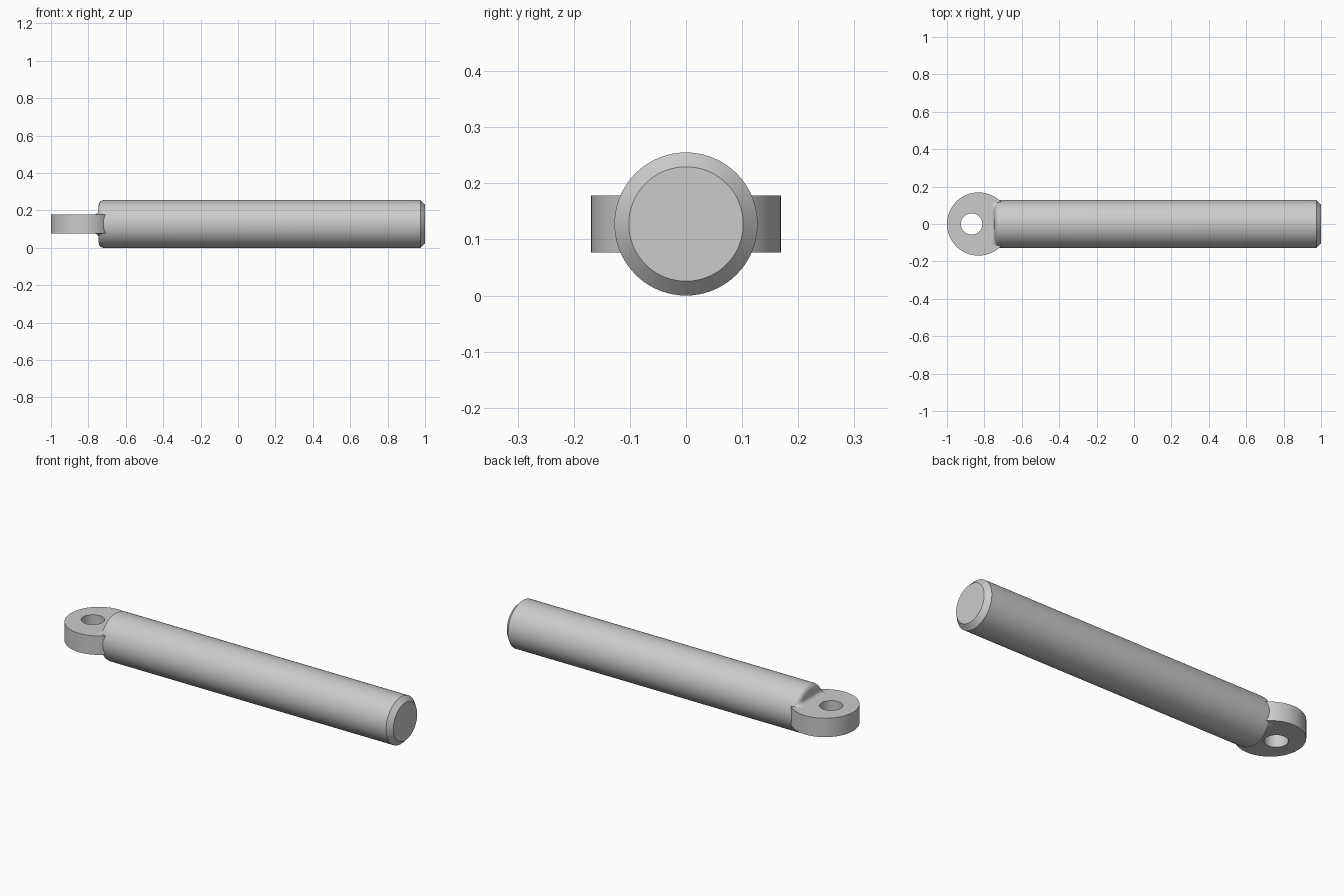
import bpy, bmesh
from math import sin, cos, pi, sqrt

if "Cube" in bpy.data.objects:
    bpy.data.objects.remove(bpy.data.objects["Cube"])

ZC = 0.1275            # rod axis height
R = 0.1275             # rod radius
X_END = -0.745         # flat face of the rod at the eye end
ROUND = 0.028          # rounding of that end
EYE_X, EYE_R, EYE_H = -0.831, 0.169, 0.051
HOLE_X, HOLE_R = -0.868, 0.057
FILLET = 0.027


def make(name, rings, closed, wrap, caps):
    """Skin a list of rings; wrap joins the last ring to the first."""
    bm = bmesh.new()
    vs = [[bm.verts.new(p) for p in ring] for ring in rings]
    n = len(rings[0])
    pairs = list(zip(vs, vs[1:])) + ([(vs[-1], vs[0])] if wrap else [])
    for a, b in pairs:
        for i in range(n if closed else n - 1):
            j = (i + 1) % n
            bm.faces.new((a[i], a[j], b[j], b[i]))
    if caps:
        bm.faces.new(vs[0])
        bm.faces.new(vs[-1])
    bmesh.ops.recalc_face_normals(bm, faces=bm.faces)
    mesh = bpy.data.meshes.new(name)
    bm.to_mesh(mesh)
    bm.free()
    ob = bpy.data.objects.new(name, mesh)
    bpy.context.collection.objects.link(ob)
    bpy.ops.object.select_all(action='DESELECT')
    ob.select_set(True)
    bpy.context.view_layer.objects.active = ob
    bpy.ops.object.shade_smooth_by_angle(angle=0.5)
    return ob


def circle(n=72):
    return [(cos(2 * pi * i / n), sin(2 * pi * i / n)) for i in range(n)]


# Rod: rounded at the eye end, chamfered at the other
profile = [(X_END + ROUND * (1 - cos(a)), R - ROUND + ROUND * sin(a))
           for a in (pi / 2 * k / 8 for k in range(9))]
profile += [(0.975, R), (1.0, 0.102)]
make("rod", [[(x, r * c, ZC + r * s) for c, s in circle()] for x, r in profile],
     True, False, True)

# Eye: flat disc with an off-centre pin hole
make("eye", [[(cx + r * c, r * s, ZC + z) for c, s in circle()]
             for cx, r, z in ((EYE_X, EYE_R, -EYE_H), (EYE_X, EYE_R, EYE_H),
                              (HOLE_X, HOLE_R, EYE_H), (HOLE_X, HOLE_R, -EYE_H))],
     True, True, False)


# Fillets: concave blends between the eye faces and the rod end
def end_x(y, z):
    d = min(max(sqrt(y * y + z * z) - (R - ROUND), 0), ROUND)
    return X_END + ROUND - sqrt(ROUND ** 2 - d * d)


def fillet_ring(y, side):
    z0 = EYE_H
    z1 = max(z0, min(z0 + FILLET, sqrt(max(R * R - y * y, 0)) - 0.001))
    xc = end_x(y, z0)
    a, c, b = (xc - FILLET, z0), (xc, z0), (end_x(y, z1), z1)
    pts = []
    for k in range(9):
        t = k / 8
        w = ((1 - t) ** 2, 2 * t * (1 - t), t * t)
        x, z = (w[0] * a[i] + w[1] * c[i] + w[2] * b[i] for i in (0, 1))
        pts.append((x, y, ZC + side * z))
    return pts


for name, side in (("upper_fillet", 1), ("lower_fillet", -1)):
    ob = make(name, [fillet_ring(0.115 * k / 16, side) for k in range(-16, 17)],
              False, False, False)
    if ob.data.polygons[len(ob.data.polygons) // 2].normal.z * side < 0:
        ob.data.flip_normals()
